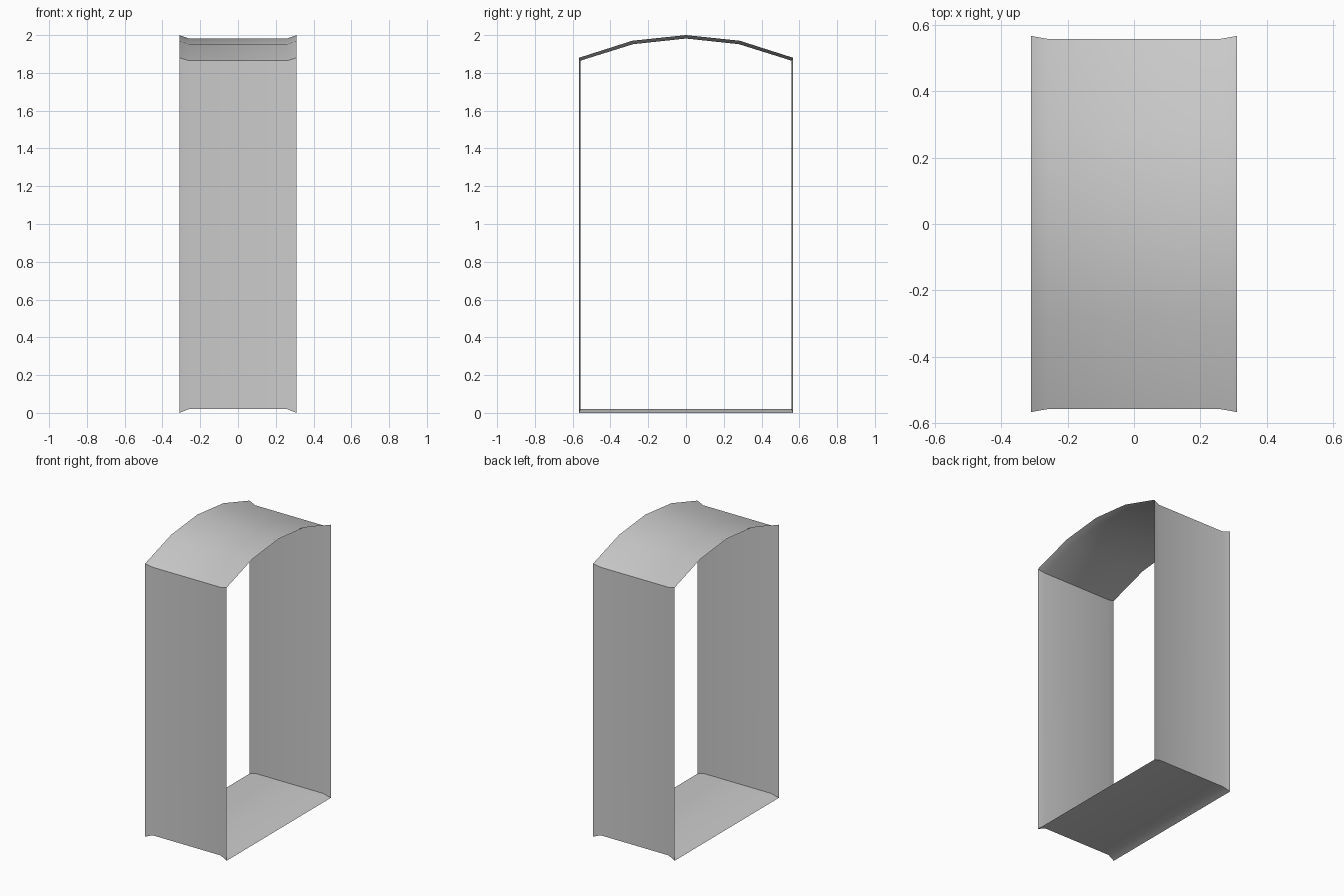
import bpy, bmesh, math

cube = bpy.data.objects.get("Cube")
if cube:
    bpy.data.objects.remove(cube, do_unlink=True)

# Plain grey finish
grey = bpy.data.materials.new("plain_grey")
grey.use_nodes = True
colour = (0.6, 0.6, 0.6, 1.0)
grey.diffuse_color = colour
grey.node_tree.nodes["Principled BSDF"].inputs["Base Color"].default_value = colour


def mirrored_profile(half):
    """Closed (y, z) loop from its +y half, floor to ridge."""
    return half + [(-y, z) for y, z in reversed(half) if y > 0]


# Arched outlines: the flared rim and the slightly smaller body
rim = mirrored_profile([(0.567, 0.0), (0.567, 1.88), (0.285, 1.97), (0, 2.0)])
body = mirrored_profile([(0.558, 0.02), (0.558, 1.865), (0.28, 1.952), (0, 1.982)])
sections = [(-0.31, rim), (-0.26, body), (0.26, body), (0.31, rim)]

# Open passage lining, skinned through the sections
bm = bmesh.new()
rings = [[bm.verts.new((x, y, z)) for y, z in outline] for x, outline in sections]
for a, b in zip(rings, rings[1:]):
    for i in range(len(a)):
        j = (i + 1) % len(a)
        bm.faces.new((a[i], a[j], b[j], b[i]))

mesh = bpy.data.meshes.new("arched_passage_lining")
bm.to_mesh(mesh)
bm.free()
mesh.materials.append(grey)
lining = bpy.data.objects.new("arched_passage_lining", mesh)
bpy.context.collection.objects.link(lining)

# Smooth flare and roof, crisp corners at eaves and floor
bpy.ops.object.select_all(action="DESELECT")
lining.select_set(True)
bpy.context.view_layer.objects.active = lining
bpy.ops.object.shade_smooth_by_angle(angle=math.radians(30))
